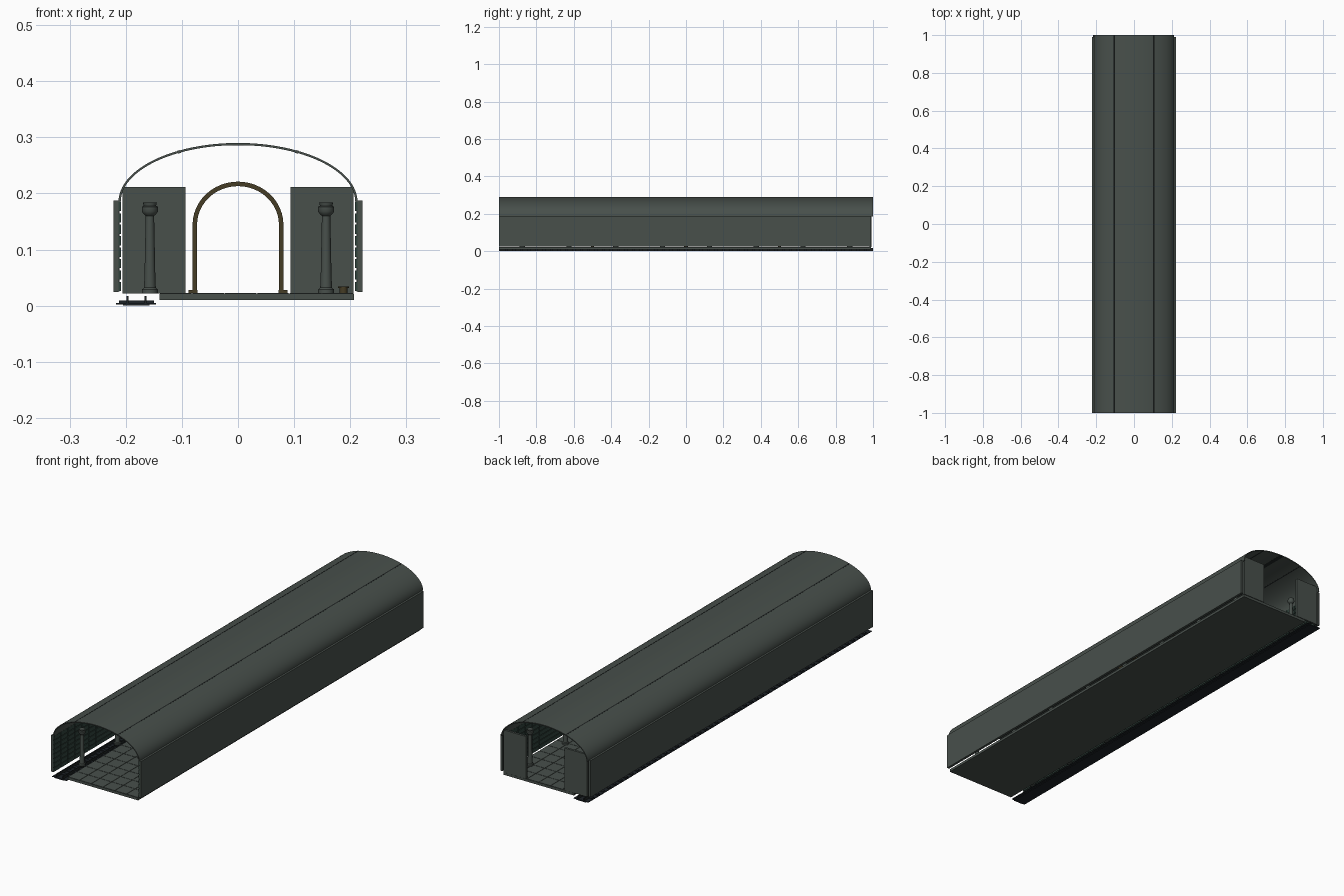
import bpy, bmesh, math

cube = bpy.data.objects.get("Cube")
if cube:
    bpy.data.objects.remove(cube, do_unlink=True)


def material(name, r, g, b):
    m = bpy.data.materials.new(name)
    m.use_nodes = True
    m.diffuse_color = (r, g, b, 1)
    m.node_tree.nodes["Principled BSDF"].inputs["Base Color"].default_value = (r, g, b, 1)
    return m


STONE = material("grey green stone", 0.065, 0.08, 0.071)
TILE = material("dark green tile", 0.03, 0.055, 0.045)
GROUT = material("dark seam", 0.014, 0.018, 0.018)
TRACK = material("blue black track", 0.012, 0.016, 0.02)
BRASS = material("dark brass", 0.06, 0.045, 0.018)


def finish(name, bm, mat, smooth=False):
    bmesh.ops.recalc_face_normals(bm, faces=bm.faces)
    mesh = bpy.data.meshes.new(name)
    bm.to_mesh(mesh)
    bm.free()
    mesh.materials.append(mat)
    ob = bpy.data.objects.new(name, mesh)
    bpy.context.collection.objects.link(ob)
    if smooth:
        bpy.ops.object.select_all(action='DESELECT')
        ob.select_set(True)
        bpy.context.view_layer.objects.active = ob
        bpy.ops.object.shade_smooth_by_angle(angle=math.radians(35))
    return ob


def add_box(bm, x0, x1, y0, y1, z0, z1):
    for v in bmesh.ops.create_cube(bm, size=1)["verts"]:
        v.co = ((x0 + x1) / 2 + v.co.x * (x1 - x0),
                (y0 + y1) / 2 + v.co.y * (y1 - y0),
                (z0 + z1) / 2 + v.co.z * (z1 - z0))


def boxes(name, mat, items):
    bm = bmesh.new()
    for item in items:
        add_box(bm, *item)
    return finish(name, bm, mat)


def prism(name, mat, outer, inner, y0, y1, smooth=True):
    """Extrude a band between two matching open profiles along y."""
    bm = bmesh.new()
    rings = []
    for (ox, oz), (ix, iz) in zip(outer, inner):
        rings.append([bm.verts.new(p) for p in
                      ((ox, y0, oz), (ox, y1, oz), (ix, y1, iz), (ix, y0, iz))])
    for a, b in zip(rings, rings[1:]):
        for k in range(4):
            n = (k + 1) % 4
            bm.faces.new((a[k], a[n], b[n], b[k]))
    bm.faces.new(rings[0])
    bm.faces.new(rings[-1])
    return finish(name, bm, mat, smooth)


def lathe(name, mat, profile, places, sides=16):
    bm = bmesh.new()
    for x, y in places:
        rings = [[bm.verts.new((x + r * math.cos(math.tau * k / sides),
                                y + r * math.sin(math.tau * k / sides), z))
                  for k in range(sides)] for r, z in profile]
        for a, b in zip(rings, rings[1:]):
            for k in range(sides):
                n = (k + 1) % sides
                bm.faces.new((a[k], a[n], b[n], b[k]))
        bm.faces.new(rings[0])
        bm.faces.new(rings[-1])
    return finish(name, bm, mat, True)


def arc(a, b, zc, t0=0, t1=math.pi, n=48):
    angles = [t0 + (t1 - t0) * k / n for k in range(n + 1)]
    return [(a * math.cos(t), zc + b * math.sin(t)) for t in angles]


# Vaulted ceiling with lengthwise seams
prism("vault", STONE, arc(.213, .105, .185), arc(.209, .101, .185), -1, 1)
for label, mid in (("left", math.pi / 3), ("right", math.pi * 2 / 3)):
    prism("vault_seam_" + label, GROUT, arc(.2136, .1056, .185, mid - .012, mid + .012, 2),
          arc(.208, .1, .185, mid - .012, mid + .012, 2), -1, .999)
boxes("vault_crown_strip", GROUT, [(-.01, .01, -.999, .999, .2855, .289)])

# Side walls, their tiled lining and end panels
sides = (("left", 1), ("right", -1))
rows, cols = 8, 40
row_h, col_w = .163 / rows, 1.985 / cols
for label, s in sides:
    boxes("wall_" + label, STONE, [(s * .213, s * .222, -1, .99, .024, .187)])
    boxes("wall_tiles_" + label, TILE,
          [(s * .2085, s * .213, -1 + c * col_w, -1 + (c + .94) * col_w,
            .026 + r * row_h, .026 + (r + .8) * row_h)
           for r in range(rows) for c in range(cols)])
    boxes("wall_backing_" + label, GROUT, [(s * .2115, s * .2132, -.999, .985, .025, .186)])
    boxes("end_panel_" + label, STONE, [(s * .094, s * .206, .982, .992, .022, .211)])

# Platform slab, grout bed and paving
boxes("platform", STONE, [(-.14, .207, -1, .99, .01, .0205)])
boxes("paving_grout", GROUT, [(-.139, .206, -.999, .989, .0204, .0212)])
nx, ny = 6, 32
tx, ty = .347 / nx, 1.99 / ny
boxes("paving", STONE,
      [(-.14 + i * tx + .001, -.14 + (i + 1) * tx - .001,
        -1 + j * ty + .001, -1 + (j + 1) * ty - .001, .0205, .0225)
       for i in range(nx) for j in range(ny)])

# Track bed, sleepers and rails
boxes("track_bed", TRACK, [(-.217, -.146, -1, 1, .002, .005)])
boxes("track_base", TRACK, [(-.205, -.158, -1, 1, 0, .002)])
boxes("sleepers", TRACK, [(-.212, -.15, y / 25 - .008, y / 25 + .008, .005, .009)
                          for y in range(-24, 25)])
boxes("rails", GROUT, [(x - .0015, x + .0015, -1, 1, .005, .017) for x in (-.197, -.165)])

# Columns in two rows
column = [(.014, .022), (.014, .029), (.0105, .032), (.0095, .06), (.0075, .16),
          (.011, .163), (.0145, .168), (.0145, .176), (.011, .178), (.0125, .184)]
lathe("columns", STONE, column,
      [(s * .157, -.875 + .25 * k) for s in (-1, 1) for k in range(8)])

# Brass portal with feet
outer = [(.081, .024)] + arc(.081, .077, .144, n=24) + [(-.081, .024)]
inner = [(.073, .024)] + arc(.073, .069, .144, n=24) + [(-.073, .024)]
prism("portal_arch", BRASS, outer, inner, -.01, .01)
boxes("portal_feet", BRASS, [(s * .072, s * .088, -.012, .012, .0225, .028) for s in (-1, 1)])

# Small bins beside the left wall
lathe("bins", BRASS, [(.007, .0225), (.007, .031), (.0095, .031), (.0095, .034)],
      [(.188, y) for y in (-.5, 0, .5)], 12)
